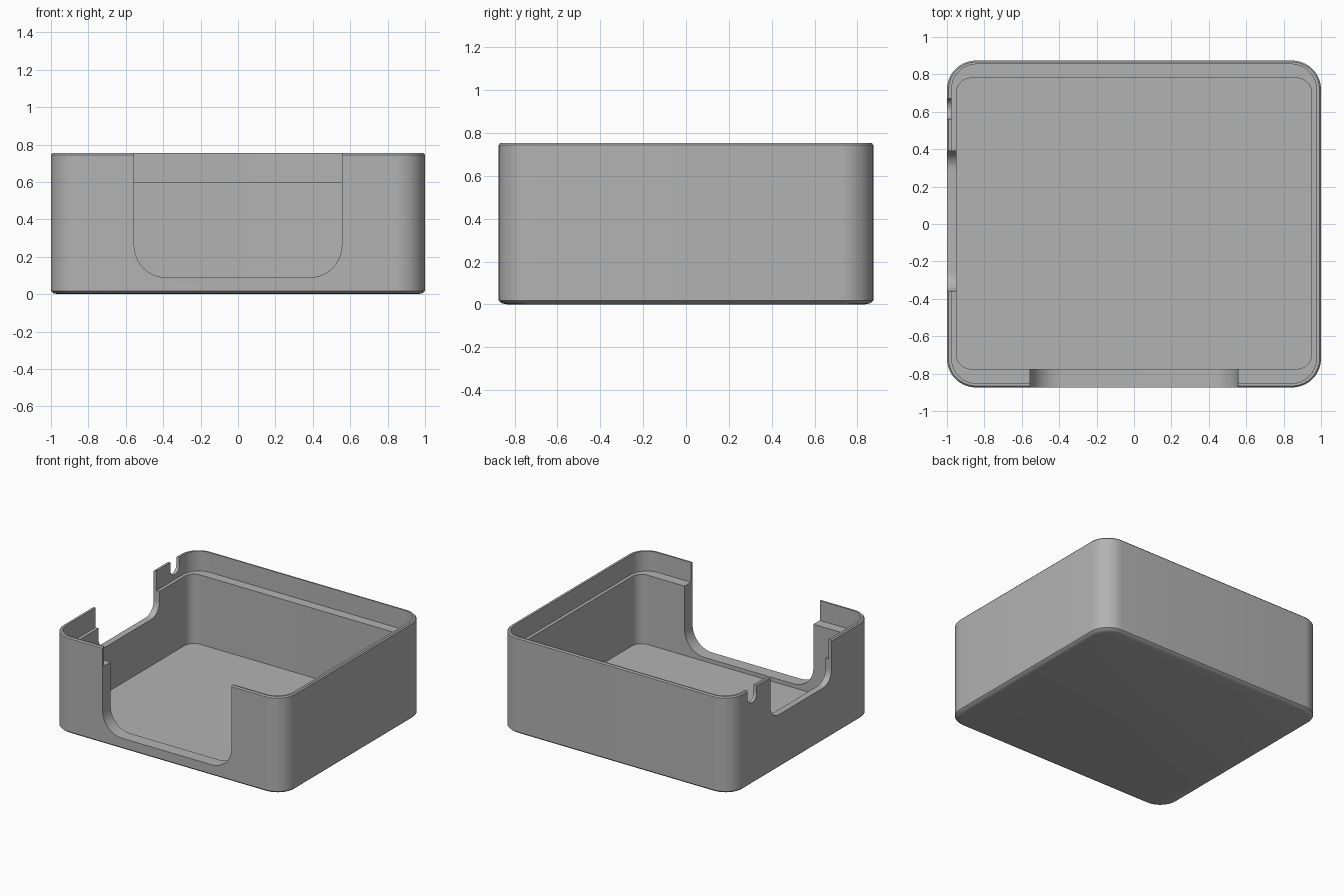
import bpy, bmesh, math

cube = bpy.data.objects.get("Cube")
if cube:
    bpy.data.objects.remove(cube, do_unlink=True)

grey = bpy.data.materials.new("plain_grey")
grey.use_nodes = True
COLOR = (0.45, 0.45, 0.45, 1)
grey.diffuse_color = COLOR
grey.node_tree.nodes["Principled BSDF"].inputs["Base Color"].default_value = COLOR


def rounded_ring(half_x, y_min, y_max, radius, steps=10):
    """Points of a rounded rectangle, counter-clockwise."""
    corners = [(half_x, y_max, 0), (-half_x, y_max, 1),
               (-half_x, y_min, 2), (half_x, y_min, 3)]
    points = []
    for x, y, quarter in corners:
        cx = x - math.copysign(radius, x)
        cy = y - math.copysign(radius, y)
        for i in range(steps + 1):
            a = (quarter + i / steps) * math.pi / 2
            points.append((cx + radius * math.cos(a), cy + radius * math.sin(a)))
    return points


def make_object(name, bm):
    bmesh.ops.recalc_face_normals(bm, faces=bm.faces)
    mesh = bpy.data.meshes.new(name)
    bm.to_mesh(mesh)
    bm.free()
    mesh.materials.append(grey)
    obj = bpy.data.objects.new(name, mesh)
    bpy.context.collection.objects.link(obj)
    return obj


def stacked_shell(name, levels):
    """Join rounded rings in order and cap the first and last."""
    bm = bmesh.new()
    rings = [[bm.verts.new((x, y, z)) for x, y in rounded_ring(*shape)]
             for z, shape in levels]
    for low, high in zip(rings, rings[1:]):
        n = len(low)
        for i in range(n):
            j = (i + 1) % n
            bm.faces.new((low[i], low[j], high[j], high[i]))
    bm.faces.new(rings[0])
    bm.faces.new(rings[-1])
    return make_object(name, bm)


def u_cutter(name, start, end, bottom, radius, place, depth, steps=10):
    """Prism with a round-cornered bottom, open past the rim."""
    top = 1.0
    outline = [(end, top), (start, top)]
    for cx, first in ((start + radius, 2), (end - radius, 3)):
        for i in range(steps + 1):
            a = (first + i / steps) * math.pi / 2
            outline.append((cx + radius * math.cos(a),
                            bottom + radius + radius * math.sin(a)))
    bm = bmesh.new()
    face = bm.faces.new([bm.verts.new(place(u, z)) for u, z in outline])
    extruded = bmesh.ops.extrude_face_region(bm, geom=[face])["geom"]
    bmesh.ops.translate(bm, vec=depth,
                        verts=[v for v in extruded if isinstance(v, bmesh.types.BMVert)])
    bmesh.ops.remove_doubles(bm, verts=bm.verts, dist=0.0001)
    obj = make_object(name, bm)
    obj.hide_render = True
    obj.hide_viewport = True
    return obj


# Open box: outside, rim, thin lip, ledge, inner wall and floor
def outer(inset):
    return (1 - inset, inset - 0.874, 0.874 - inset, 0.155 - inset)

lip = (0.975, -0.853, 0.855, 0.135)
cavity = (0.95, -0.775, 0.78, 0.08)
box = stacked_shell("box_body", [
    (0, outer(0.04)), (0.005, outer(0.015)), (0.018, outer(0)),
    (0.745, outer(0)), (0.754, outer(0.008)), (0.754, lip),
    (0.6, lip), (0.6, cavity), (0.06, cavity)])

# Openings: front window, side window and small cable notch
front = lambda u, z: (u, -1.0, z)
side = lambda u, z: (-1.1, u, z)
cutters = [
    u_cutter("front_opening_cutter", -0.555, 0.555, 0.09, 0.17, front, (0, 0.4, 0)),
    u_cutter("side_opening_cutter", -0.36, 0.39, 0.42, 0.1, side, (0.3, 0, 0)),
    u_cutter("cable_notch_cutter", 0.56, 0.67, 0.64, 0.054, side, (0.3, 0, 0)),
]
bpy.context.view_layer.objects.active = box
for cutter in cutters:
    cut = box.modifiers.new(cutter.name, 'BOOLEAN')
    cut.operation = 'DIFFERENCE'
    cut.solver = 'EXACT'
    cut.object = cutter
    bpy.ops.object.modifier_apply(modifier=cut.name)
for cutter in cutters:
    bpy.data.objects.remove(cutter, do_unlink=True)

# Smooth rounded corners, crisp edges
bpy.ops.object.select_all(action='DESELECT')
box.select_set(True)
bpy.ops.object.shade_smooth_by_angle(angle=math.radians(30))
